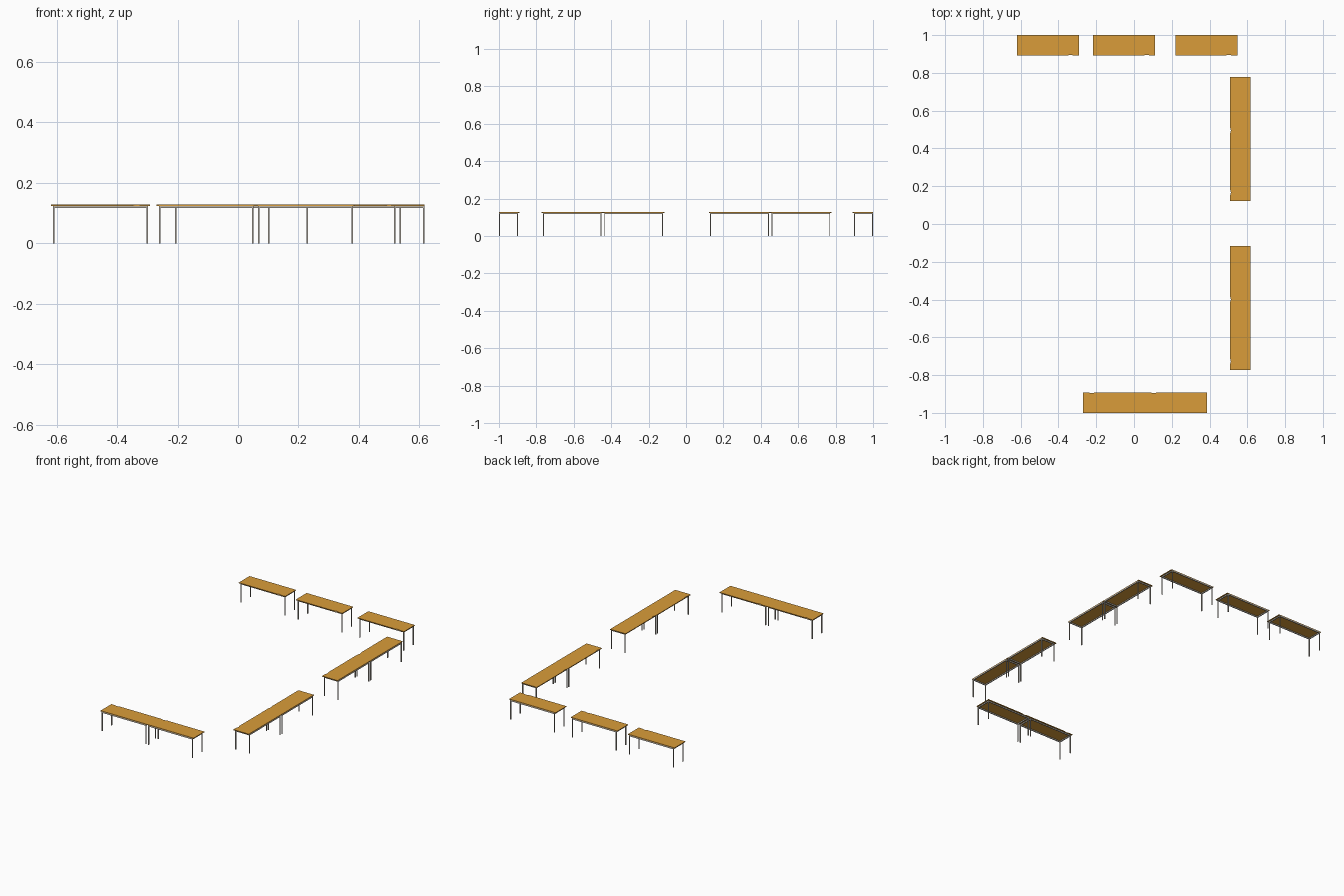
import bpy, bmesh, math
from mathutils import Matrix, Vector

if "Cube" in bpy.data.objects:
    bpy.data.objects.remove(bpy.data.objects["Cube"])


def material(name, col):
    m = bpy.data.materials.new(name)
    m.diffuse_color = (*col, 1)
    m.use_nodes = True
    m.node_tree.nodes["Principled BSDF"].inputs["Base Color"].default_value = m.diffuse_color
    return m


WOOD = material("ochre wood", (0.70, 0.335, 0.042))
METAL = material("light grey metal", (0.50, 0.46, 0.40))

L, D = 0.328, 0.109          # table length and depth
H, TOP = 0.128, 0.004        # table height and board thickness
S = 0.005                    # leg and rail thickness


def finish(bm, name, mat, mtx):
    bmesh.ops.recalc_face_normals(bm, faces=bm.faces)
    me = bpy.data.meshes.new(name)
    bm.to_mesh(me)
    bm.free()
    me.materials.append(mat)
    ob = bpy.data.objects.new(name, me)
    ob.matrix_world = mtx
    bpy.context.collection.objects.link(ob)


def box(bm, x0, x1, y0, y1, z0, z1):
    m = Matrix.Translation(((x0 + x1) / 2, (y0 + y1) / 2, (z0 + z1) / 2))
    m = m @ Matrix.Diagonal((x1 - x0, y1 - y0, z1 - z0, 1))
    bmesh.ops.create_cube(bm, size=1, matrix=m)


def table(n, cx, cy, angle):
    mtx = Matrix.Translation((cx, cy, 0)) @ Matrix.Rotation(math.radians(angle), 4, 'Z')
    hx, hy = L / 2, D / 2

    # board with a shallow cable notch on the sitter's edge (-y), near the right end
    bm = bmesh.new()
    pts = [(-hx, -hy)]
    nx, nw, nd = hx - 0.045, 0.022, 0.005
    for i in range(9):
        t = i / 8
        pts.append((nx - nw + 2 * nw * t, -hy + nd * math.sin(math.pi * t) ** 2))
    pts += [(hx, -hy), (hx, hy), (-hx, hy)]
    f = bm.faces.new([bm.verts.new((x, y, H - TOP)) for x, y in pts])
    r = bmesh.ops.extrude_face_region(bm, geom=[f])
    up = [v for v in r["geom"] if isinstance(v, bmesh.types.BMVert)]
    bmesh.ops.translate(bm, verts=up, vec=Vector((0, 0, TOP)))
    finish(bm, f"table_top_{n}", WOOD, mtx)

    # frame rails under the board
    x, y0, y1 = hx - 0.007, -hy + 0.008, hy
    z0, z1 = H - 0.0115, H - TOP
    bm = bmesh.new()
    box(bm, -x, x, y0, y0 + S, z0, z1)
    box(bm, -x, x, y1 - S, y1, z0, z1)
    for s in (-x, x - S):
        box(bm, s, s + S, y0 + S, y1 - S, z0, z1)
    finish(bm, f"frame_{n}", METAL, mtx)

    # four legs
    bm = bmesh.new()
    for lx in (-x, x - S):
        for ly in (y0, y1 - S):
            box(bm, lx, lx + S, ly, ly + S, 0, z0)
    finish(bm, f"legs_{n}", METAL, mtx)


# U-shaped arrangement, sitters on the inside
spots = [(-0.455, 0.9455, 0), (-0.052, 0.9455, 0), (0.383, 0.9455, 0)]
spots += [(0.562, y, -90) for y in (0.614, 0.286, -0.280, -0.608)]
spots += [(x, -0.9455, 180) for x in (-0.105, 0.223)]
for n, (cx, cy, a) in enumerate(spots, 1):
    table(n, cx, cy, a)
